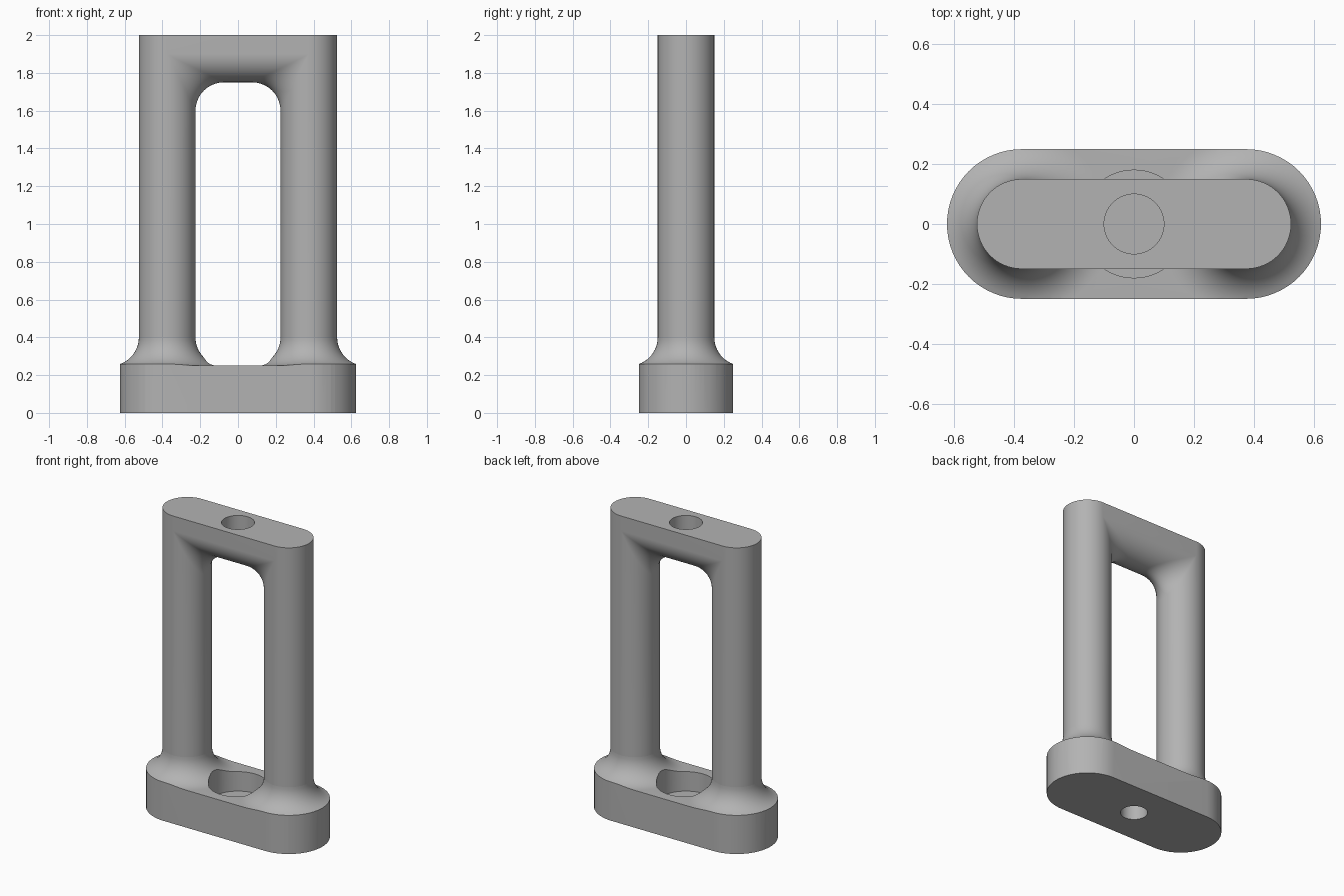
import bpy, bmesh
from math import sin, cos, pi
from mathutils import Vector

if "Cube" in bpy.data.objects:
    bpy.data.objects.remove(bpy.data.objects["Cube"])

AXIS = 0.375       # leg axis distance from centre
R = 0.15           # leg radius and fillet radius
BASE_R = 0.25      # rounded end radius of base
BASE_H = 0.25
TOP = 2.0
SEG = 32           # segments per half circle

metal = bpy.data.materials.new("grey_metal")
metal.use_nodes = True
GREY = (0.45, 0.45, 0.45, 1)
metal.diffuse_color = GREY
metal.node_tree.nodes["Principled BSDF"].inputs["Base Color"].default_value = GREY


def make(name, bm):
    bmesh.ops.remove_doubles(bm, verts=bm.verts, dist=1e-5)
    bmesh.ops.recalc_face_normals(bm, faces=bm.faces)
    mesh = bpy.data.meshes.new(name)
    bm.to_mesh(mesh)
    bm.free()
    mesh.materials.append(metal)
    ob = bpy.data.objects.new(name, mesh)
    bpy.context.collection.objects.link(ob)
    return ob


def boolean(target, tool, op):
    bpy.context.view_layer.objects.active = target
    mod = target.modifiers.new(op, "BOOLEAN")
    mod.operation, mod.solver, mod.object = op, "EXACT", tool
    bpy.ops.object.modifier_apply(modifier=mod.name)
    bpy.data.objects.remove(tool)


def grid(bm, rows, closed=False):
    rows = [[bm.verts.new(p) for p in row] for row in rows]
    for a, b in zip(rows, rows[1:]):
        for i in range(len(a) if closed else len(a) - 1):
            j = (i + 1) % len(a)
            bm.faces.new((a[i], a[j], b[j], b[i]))
    return rows


def prism(name, outline, z0, z1):
    bm = bmesh.new()
    rows = grid(bm, [[(x, y, z) for x, y in outline] for z in (z0, z1)], True)
    for row in rows:
        bm.faces.new(row)
    return make(name, bm)


def half_circle(side, radius):
    return [(side * (AXIS + radius * cos(t)), side * radius * sin(t))
            for t in (pi * i / SEG - pi / 2 for i in range(SEG + 1))]


def circle(radius):
    return [(radius * cos(pi * i / SEG), radius * sin(pi * i / SEG)) for i in range(2 * SEG)]


def drill(target, radius, z0, z1):
    boolean(target, prism("drill", circle(radius), z0, z1), "DIFFERENCE")


# Base: slab plus flared feet, trimmed to a rounded slot outline
base = prism("base", [(-1, -1), (1, -1), (1, 1), (-1, 1)], 0, BASE_H)
flare = [(2 * R - R * sin(t), BASE_H + R - R * cos(t)) for t in (pi / 2 * i / 14 for i in range(15))]
for side in (-1, 1):
    bm = bmesh.new()
    profile = [(2 * R, BASE_H - 0.1)] + flare
    rows = grid(bm, [[(side * AXIS + r * x, r * y, z) for x, y in circle(1)] for r, z in profile], True)
    bm.faces.new(rows[0])
    bm.faces.new(rows[-1])
    boolean(base, make("foot", bm), "UNION")
slot = half_circle(1, BASE_R) + half_circle(-1, BASE_R)
boolean(base, prism("trim", slot, 0, 0.6), "INTERSECT")
drill(base, 0.18, 0.12, 0.6)
drill(base, 0.083, -0.1, 0.3)

# Frame: two legs and a top bar with a rounded, filleted opening
bm = bmesh.new()
FOOT, CORNER = 0.3, TOP - 0.1
rows = []
for i in range(SEG + 1):
    t = pi * i / SEG - pi / 2
    c, s = max(cos(t), 0), sin(t)
    centre = Vector((AXIS - 2 * R * c, 2 * R * s, CORNER - 2 * R * c))
    path = [Vector((AXIS - R * c, R * s, FOOT))]
    for k in range(13):
        f = pi / 2 * k / 12
        u = Vector((c, -s, 0)).lerp(Vector((0, -s, c)), f / (pi / 2)).normalized()
        path.append(centre + R * u)
    rows.append(path + [Vector((-p.x, p.y, p.z)) for p in reversed(path)])
grid(bm, rows)
for side in (-1, 1):
    grid(bm, [[(x, y, z) for x, y in half_circle(side, R)] for z in (FOOT, CORNER, TOP)])
    full = [(side * AXIS + x, y, FOOT) for x, y in circle(R)]
    bm.faces.new([bm.verts.new(p) for p in full])
    y = side * R
    grid(bm, [[(-AXIS, y, z), (AXIS, y, z)] for z in (CORNER, TOP)])
bm.faces.new([bm.verts.new((x, y, TOP)) for x, y in half_circle(1, R) + half_circle(-1, R)])
bmesh.ops.dissolve_degenerate(bm, dist=1e-6, edges=bm.edges)
frame = make("frame", bm)
drill(frame, 0.1, TOP - 0.15, TOP + 0.1)

# Smooth shading with crisp edges
for ob in (base, frame):
    bpy.ops.object.select_all(action="DESELECT")
    ob.select_set(True)
    bpy.context.view_layer.objects.active = ob
    bpy.ops.object.shade_smooth_by_angle(angle=0.5)
